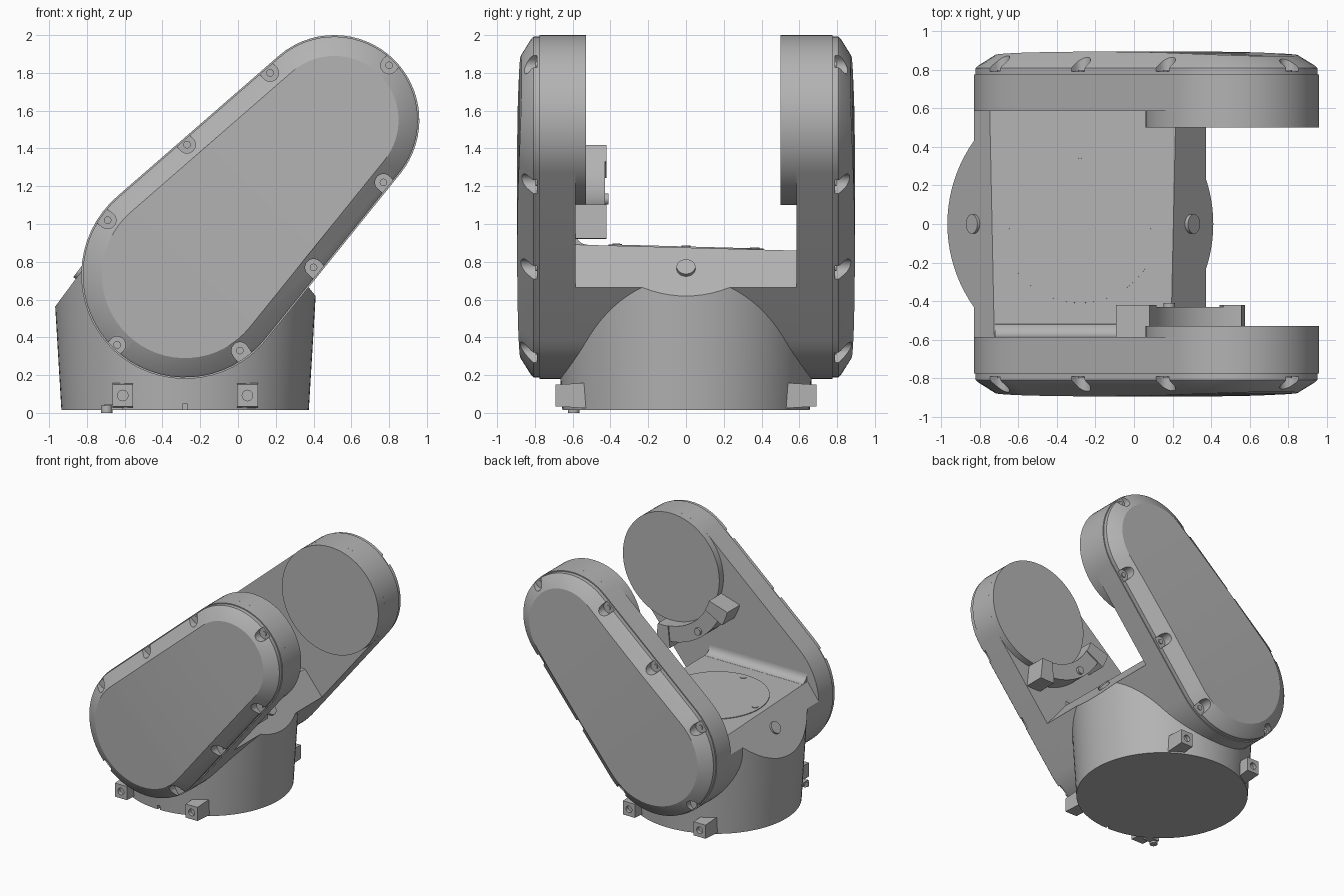
import bpy, bmesh, math
from mathutils import Vector, Matrix

if "Cube" in bpy.data.objects:
    bpy.data.objects.remove(bpy.data.objects["Cube"], do_unlink=True)

grey = bpy.data.materials.new("cast grey")
grey.use_nodes = True
grey.diffuse_color = (0.45, 0.45, 0.45, 1)
grey.node_tree.nodes["Principled BSDF"].inputs["Base Color"].default_value = (0.45, 0.45, 0.45, 1)

PIVOT, HEAD = Vector((-0.28, 0.73)), Vector((0.51, 1.55))   # arm ends in x, z
R_PIVOT, R_HEAD = 0.55, 0.45
AXIS = HEAD - PIVOT
LENGTH = AXIS.length
ANGLE = math.atan2(AXIS.y, AXIS.x)
AXIS_DIR = AXIS.normalized()


def finish(bm, name, smooth=25):
    bmesh.ops.recalc_face_normals(bm, faces=bm.faces)
    mesh = bpy.data.meshes.new(name)
    bm.to_mesh(mesh)
    bm.free()
    mesh.materials.append(grey)
    ob = bpy.data.objects.new(name, mesh)
    bpy.context.collection.objects.link(ob)
    bpy.ops.object.select_all(action='DESELECT')
    bpy.context.view_layer.objects.active = ob
    ob.select_set(True)
    bpy.ops.object.shade_smooth_by_angle(angle=math.radians(smooth))
    return ob


def arc(c, r, a0, a1, n):
    return [Vector((c[0] + r * math.cos(a0 + (a1 - a0) * i / n),
                    c[1] + r * math.sin(a0 + (a1 - a0) * i / n))) for i in range(n + 1)]


def arm_outline(inset=0):
    # outline around two circles of different size
    phi = math.acos((R_PIVOT - R_HEAD) / LENGTH)
    return (arc(HEAD, R_HEAD - inset, ANGLE - phi, ANGLE + phi, 32)
            + arc(PIVOT, R_PIVOT - inset, ANGLE + phi, ANGLE + math.tau - phi, 32))


def loft(bm, rings):
    # rings: list of (xz points, y); returns the last cap
    rows = [[bm.verts.new((p.x, y, p.y)) for p in pts] for pts, y in rings]
    for a, b in zip(rows, rows[1:]):
        for i in range(len(a)):
            j = (i + 1) % len(a)
            bm.faces.new((a[i], a[j], b[j], b[i]))
    bm.faces.new(rows[0][::-1])
    return bm.faces.new(rows[-1])


def cylinder(bm, r, depth, loc, axis=(0, 0, 1), n=24, r2=None):
    rot = Vector(axis).to_track_quat('Z', 'Y').to_matrix().to_4x4()
    bmesh.ops.create_cone(bm, cap_ends=True, segments=n, radius1=r, radius2=r2 or r,
                          depth=depth, matrix=Matrix.Translation(loc) @ rot)


def box(bm, loc, size):
    bmesh.ops.create_cube(bm, size=1, matrix=Matrix.Translation(loc) @ Matrix.Diagonal((*size, 1)))


def cut(ob, cutter):
    cutter.hide_render = True
    mod = ob.modifiers.new("cut", 'BOOLEAN')
    mod.operation, mod.object, mod.solver = 'DIFFERENCE', cutter, 'EXACT'
    bpy.ops.object.select_all(action='DESELECT')
    bpy.context.view_layer.objects.active = ob
    ob.select_set(True)
    bpy.ops.object.modifier_apply(modifier=mod.name)
    bpy.data.objects.remove(cutter, do_unlink=True)
    bpy.ops.object.shade_smooth_by_angle(angle=math.radians(25))


LEFT_SLOPE, RIGHT_SLOPE = Vector((-0.31, 0, 0.23)), Vector((0.26, 0, 0.21))
DECK = Vector((0, 0.027, 1))


def clip_to_deck(bm):
    # shared deck plane and the two sloping shoulders
    for co, no in (((-0.97, 0, 0.56), LEFT_SLOPE), ((0.41, 0, 0.62), RIGHT_SLOPE),
                   ((0, 0, 0.875), DECK)):
        bmesh.ops.bisect_plane(bm, geom=bm.verts[:] + bm.edges[:] + bm.faces[:],
                               plane_co=co, plane_no=no, clear_outer=True)
        bmesh.ops.holes_fill(bm, edges=[e for e in bm.edges if e.is_boundary], sides=0)


# round base
bm = bmesh.new()
cylinder(bm, 0.655, 0.885, (-0.28, 0, 0.4575), n=96, r2=0.708)
clip_to_deck(bm)
base = finish(bm, "base")
bm = bmesh.new()
box(bm, (-0.28, -0.66, 0.02), (0.02, 0.06, 0.06))
cut(base, finish(bm, "base_notch_cutter"))

# bridge joining both arms
bm = bmesh.new()
loft(bm, [(arm_outline(), -0.6), (arm_outline(), 0.6)])
clip_to_deck(bm)
finish(bm, "bridge")

# cove between deck and front arm
bm = bmesh.new()
corner = [Vector((-0.59, 0.84))] + arc((-0.52, 0.955), 0.065, math.pi, 1.5 * math.pi, 8) + [Vector((-0.5, 0.84))]
ends = [[bm.verts.new((x, p.x, p.y)) for p in corner] for x in (-0.72, 0.19)]
for i in range(len(corner)):
    j = (i + 1) % len(corner)
    bm.faces.new((ends[0][i], ends[0][j], ends[1][j], ends[1][i]))
bm.faces.new(ends[0])
bm.faces.new(ends[1])
finish(bm, "deck_cove")

# round deck plate with screws
bm = bmesh.new()
cylinder(bm, 0.41, 0.008, (-0.28, 0, 0.877), DECK, 64)
finish(bm, "deck_plate")
bm = bmesh.new()
for k in range(4):
    x, y = 0.365 * math.cos(k * math.pi / 2), 0.365 * math.sin(k * math.pi / 2)
    cylinder(bm, 0.025, 0.012, (-0.28 + x, y, 0.88 - 0.027 * y), DECK)
finish(bm, "deck_screws")

# plugs on the shoulders
bm = bmesh.new()
for loc, axis in (((-0.83, 0, 0.75), LEFT_SLOPE), ((0.3, 0, 0.765), RIGHT_SLOPE)):
    cylinder(bm, 0.05, 0.03, loc, axis)
finish(bm, "shoulder_plugs")

# mounting lugs with holes
bm, holes = bmesh.new(), bmesh.new()
for sx in (-1, 1):
    for sy in (-1, 1):
        x = -0.28 + sx * 0.33
        box(bm, (x, sy * 0.59, 0.092), (0.11, 0.2, 0.115))
        cylinder(holes, 0.028, 0.06, (x, sy * 0.69, 0.092), (0, 1, 0))
for v in bm.verts:
    if abs(v.co.y) < 0.6:
        v.co.z += 0.012 if v.co.z > 0.1 else -0.012
lugs = finish(bm, "mounting_lugs")
cut(lugs, finish(holes, "lug_hole_cutter"))
bm = bmesh.new()
cylinder(bm, 0.03, 0.04, (-0.695, -0.595, 0.02))
box(bm, (-0.66, -0.58, 0.03), (0.1, 0.06, 0.03))
finish(bm, "locating_pin")

SCREWS = [(0.17, 1.80), (0.80, 1.84), (-0.27, 1.42), (-0.69, 1.02),
          (-0.64, 0.36), (0.01, 0.33), (0.40, 0.77), (0.77, 1.22)]

for side, label, boss_y in ((-1, "front", 0.53), (1, "back", 0.50)):
    # arm body
    bm = bmesh.new()
    loft(bm, [(arm_outline(), side * 0.585), (arm_outline(), side * 0.775)])
    finish(bm, label + "_arm")

    # round boss at the arm head
    bm = bmesh.new()
    cylinder(bm, R_HEAD, 0.7 - boss_y, (HEAD.x, side * (0.7 + boss_y) / 2, HEAD.y), (0, 1, 0), 64)
    finish(bm, label + "_boss")

    # chamfered cover, gently bowed along its length
    bm = bmesh.new()
    cap = loft(bm, [(arm_outline(0.008), side * 0.77), (arm_outline(0.008), side * 0.808),
                    (arm_outline(0.02), side * 0.82), (arm_outline(0.11), side * 0.9)])
    axis3 = Vector((AXIS_DIR.x, 0, AXIS_DIR.y))
    start = Vector((PIVOT.x, 0, PIVOT.y))
    faces = [cap]
    for t in (0.1, 0.52, 0.94):
        geom = set(faces)
        for f in faces:
            geom.update(f.edges, f.verts)
        res = bmesh.ops.bisect_plane(bm, geom=list(geom), plane_co=start + axis3 * t, plane_no=axis3)
        faces = [f for f in bm.faces if all(abs(v.co.y) > 0.899 for v in f.verts)]
    for v in bm.verts:
        if abs(v.co.y) > 0.899:
            t = (v.co - start).dot(axis3)
            v.co.y = side * (0.895 - 0.025 * ((t - 0.52) / 0.96) ** 2)
    cover = finish(bm, label + "_cover", 20)

    # screw pockets open to the cover edge
    pockets, heads = bmesh.new(), bmesh.new()
    for x, z in SCREWS:
        p = Vector((x, z))
        t = min(max((p - PIVOT).dot(AXIS_DIR), 0), LENGTH)
        out = (p - PIVOT - AXIS_DIR * t).normalized()
        a = math.atan2(out.y, out.x)
        u = arc(p, 0.045, a + math.pi / 2, a + 1.5 * math.pi, 12)
        u += [u[-1] + out * 0.12, u[0] + out * 0.12]
        loft(pockets, [(u, side * 0.79), (u, side * 1.0)])
        cylinder(heads, 0.02, 0.02, (x, side * 0.788, z), (0, 1, 0), 16)
    cut(cover, finish(pockets, label + "_pocket_cutter"))
    finish(heads, label + "_cover_screws")

# curved stop bracket under the front boss
bm = bmesh.new()
for a0, a1, r, y in ((205, 270, 0.58, -0.43), (197, 209, 0.63, -0.42), (264, 276, 0.63, -0.42)):
    a0, a1 = math.radians(a0), math.radians(a1)
    pts = arc(HEAD, 0.45, a0, a1, 16) + arc(HEAD, r, a1, a0, 16)
    loft(bm, [(pts, -0.59), (pts, y)])
bolt = HEAD + Vector((math.cos(math.radians(232)), math.sin(math.radians(232)))) * 0.53
cylinder(bm, 0.03, 0.04, (bolt.x, -0.43, bolt.y), (0, 1, 0))
finish(bm, "stop_bracket")
